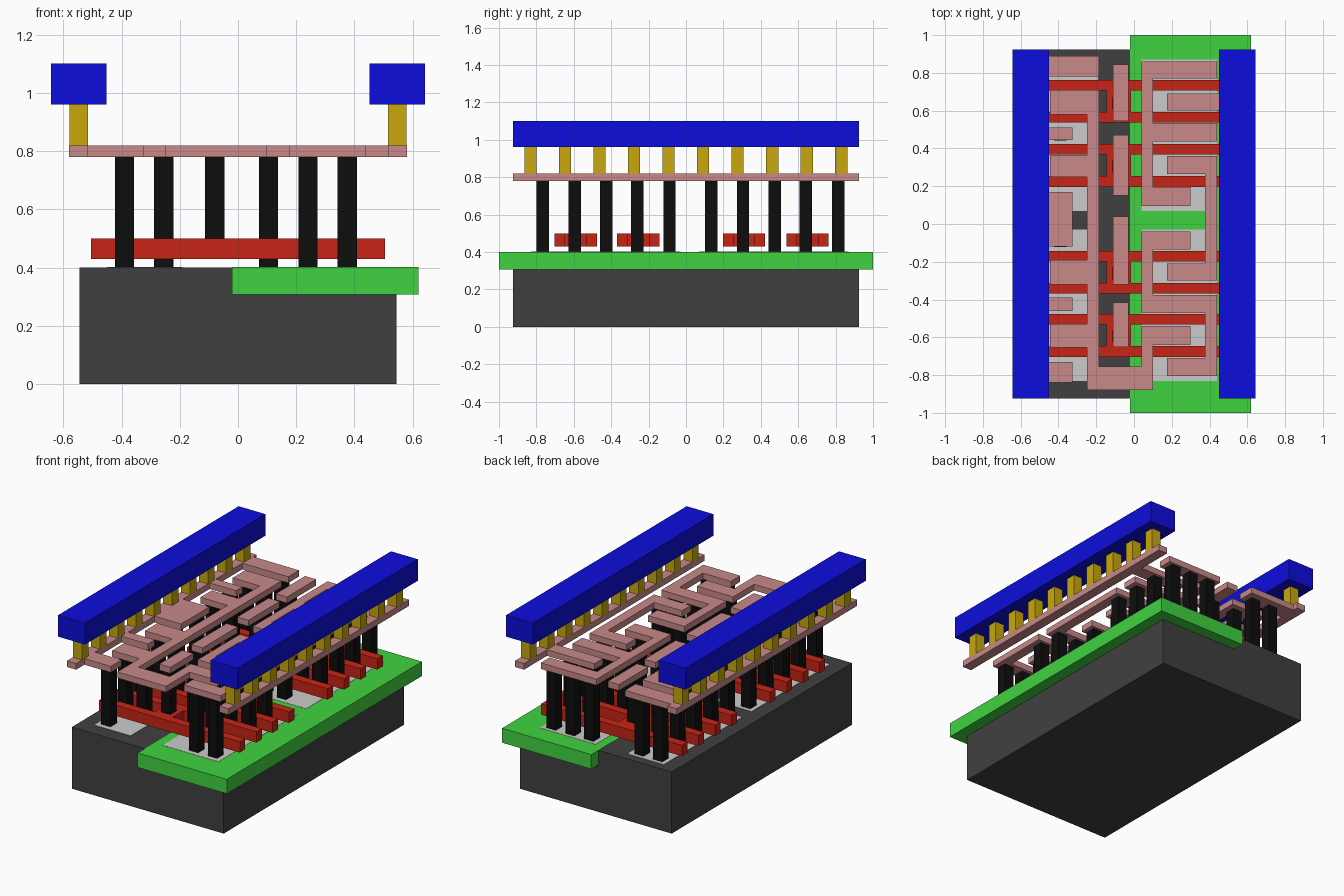
import bpy, bmesh

# Linear colours
COLORS = {
    "dark": (0.004, 0.004, 0.004), "substrate": (0.051, 0.051, 0.051),
    "green": (0.051, 0.65, 0.051), "red": (0.58, 0.018, 0.008),
    "pink": (0.58, 0.25, 0.25), "gold": (0.58, 0.39, 0.004),
    "blue": (0.004, 0.004, 0.72),
}
MATS = {}
for key, rgb in COLORS.items():
    MATS[key] = bpy.data.materials.new(key)
    MATS[key].diffuse_color = (*rgb, 1)


def plate(name, rects, z0, z1, color=None):
    """Extrude the union of (x0, x1, y0, y1) rectangles from z0 to z1."""
    xs = sorted({v for r in rects for v in r[:2]})
    ys = sorted({v for r in rects for v in r[2:]})
    bm = bmesh.new()
    grid = {}

    def vert(x, y):
        if (x, y) not in grid:
            grid[x, y] = bm.verts.new((x, y, z0))
        return grid[x, y]

    for xa, xb in zip(xs, xs[1:]):
        for ya, yb in zip(ys, ys[1:]):
            cx, cy = (xa + xb) / 2, (ya + yb) / 2
            if any(r[0] < cx < r[1] and r[2] < cy < r[3] for r in rects):
                bm.faces.new([vert(xa, ya), vert(xa, yb), vert(xb, yb), vert(xb, ya)])
    ext = bmesh.ops.extrude_face_region(bm, geom=bm.faces[:], use_keep_orig=True)
    for v in ext["geom"]:
        if isinstance(v, bmesh.types.BMVert):
            v.co.z = z1
    bmesh.ops.recalc_face_normals(bm, faces=bm.faces[:])
    bmesh.ops.dissolve_limit(bm, angle_limit=0.01, verts=bm.verts[:], edges=bm.edges[:])
    mesh = bpy.data.meshes.new(name)
    bm.to_mesh(mesh)
    bm.free()
    obj = bpy.data.objects.new(name, mesh)
    bpy.context.collection.objects.link(obj)
    if color:
        mesh.materials.append(MATS[color])


def post(name, x, y, w, z0, z1, color):
    plate(name, [(x - w / 2, x + w / 2, y - w / 2, y + w / 2)], z0, z1, color)


# Silicon block, well and active areas (tiny steps keep the tops distinct)
plate("substrate", [(-0.545, 0.545, -0.925, 0.925)], 0, 0.40, "substrate")
plate("well", [(-0.02, 0.62, -1, 1)], 0.307, 0.401, "green")
for x0, x1 in ((-0.45, -0.19), (0.04, 0.44)):
    for y0, y1 in ((-0.83, -0.03), (0.07, 0.87)):
        plate("active_area", [(x0, x1, y0, y1)], 0.35, 0.4025)

# Gates: pairs of bars joined by a pad
for y in (-0.59, -0.255, 0.31, 0.65):
    plate("gate_pair", [(-0.505, 0.505, y + 0.057, y + 0.113),
                        (-0.505, 0.505, y - 0.113, y - 0.057),
                        (-0.145, -0.015, y - 0.113, y + 0.113)], 0.43, 0.50, "red")

# Routing layer
NETS = {
    "left_rail": [(-0.58, -0.515, -0.925, 0.925), (-0.58, -0.185, 0.78, 0.89),
                  (-0.58, -0.325, 0.445, 0.51), (-0.58, -0.325, -0.12, 0.17),
                  (-0.58, -0.325, -0.46, -0.39), (-0.58, -0.325, -0.84, -0.73)],
    "right_rail": [(0.515, 0.58, -0.925, 0.925), (0.175, 0.58, 0.60, 0.69)],
    "output_route": [(-0.25, -0.185, -0.88, 0.71), (-0.445, -0.22, 0.58, 0.71),
                     (-0.445, -0.22, 0.25, 0.365), (-0.445, -0.22, -0.32, -0.19),
                     (-0.445, -0.22, -0.655, -0.53), (-0.25, 0.10, -0.88, -0.755),
                     (0.04, 0.10, -0.88, -0.54), (0.04, 0.30, -0.64, -0.54)],
    "upper_route": [(0.04, 0.10, 0.095, 0.86), (0.04, 0.44, 0.77, 0.86),
                    (0.04, 0.44, 0.437, 0.535), (0.04, 0.30, 0.095, 0.195)],
    "middle_route": [(0.375, 0.44, -0.30, 0.36), (0.175, 0.44, 0.265, 0.36),
                     (0.175, 0.44, -0.30, -0.21)],
    "lower_route": [(0.04, 0.10, -0.47, -0.04), (0.04, 0.30, -0.135, -0.04),
                    (0.04, 0.44, -0.47, -0.375), (0.375, 0.44, -0.805, -0.375),
                    (0.175, 0.44, -0.805, -0.71)],
}
for name, rects in NETS.items():
    plate(name, rects, 0.78, 0.82, "pink")
for y0, y1 in ((0.545, 0.845), (0.15, 0.47), (-0.32, 0.04), (-0.65, -0.415)):
    plate("input_pin", [(-0.11, -0.03, y0, y1)], 0.78, 0.82, "pink")

# Contact columns: row y -> x positions
A, B, C, D, E = -0.39, -0.255, 0.105, 0.24, 0.375
ROWS = {0.814: (A, B, C, D, E), 0.64: (A, B, D, E), 0.475: (A, C, D, E),
        0.305: (A, B, D, E), 0.135: (A, C, D), -0.088: (A, C, D),
        -0.26: (A, B, D, E), -0.427: (A, C, D, E), -0.595: (A, B, C, D),
        -0.765: (A, D, E)}
for y, columns in ROWS.items():
    for x in columns:
        post("contact", x, y, 0.066, 0.40, 0.78, "dark")
for y in (0.64, 0.305, -0.26, -0.595):
    post("gate_contact", -0.08, y, 0.066, 0.50, 0.78, "dark")

# Top power bars on rows of vias
for s in (-1, 1):
    x = 0.547 * s
    plate("power_bar", [(x - 0.096, x + 0.096, -0.925, 0.925)], 0.96, 1.10, "blue")
    for i in range(10):
        post("via", x, -0.832 + 0.1847 * i, 0.065, 0.82, 0.96, "gold")
